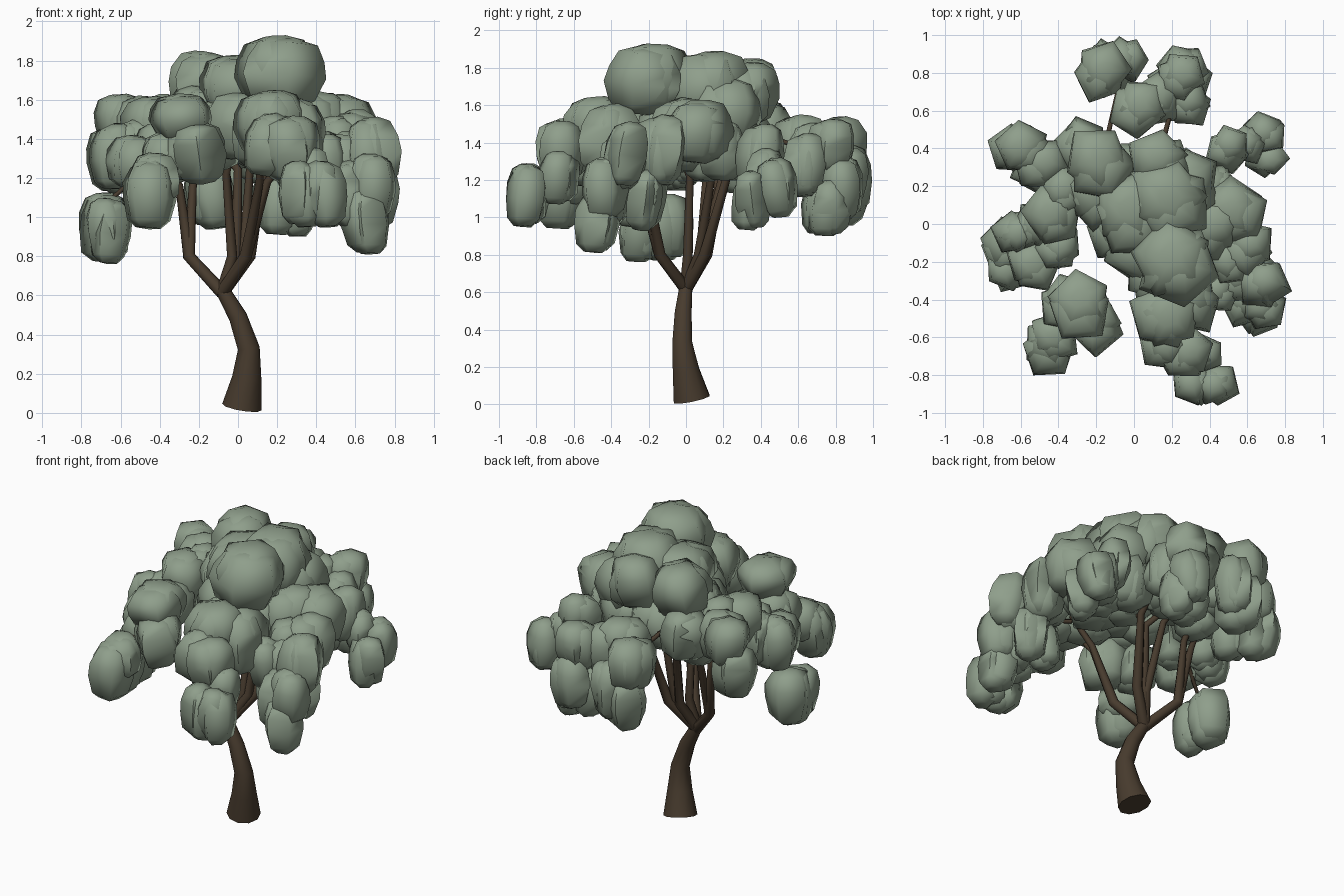
import bpy, bmesh, math, random
from mathutils import Vector

random.seed(5)


def material(name, rgb):
    m = bpy.data.materials.new(name)
    m.diffuse_color = (*rgb, 1)
    return m


BARK = material("dark bark", (0.064, 0.044, 0.027))
LEAF = material("sage leaf", (0.275, 0.345, 0.260))


def finish(bm, name, mat):
    bmesh.ops.recalc_face_normals(bm, faces=bm.faces)
    for f in bm.faces:
        f.smooth = True
    me = bpy.data.meshes.new(name)
    bm.to_mesh(me)
    bm.free()
    me.materials.append(mat)
    ob = bpy.data.objects.new(name, me)
    bpy.context.collection.objects.link(ob)
    bpy.context.view_layer.objects.active = ob
    ob.select_set(True)
    bpy.ops.object.shade_smooth_by_angle(angle=math.radians(75))
    ob.select_set(False)


def skin(bm, rings):
    """Join successive rings of vertices and cap both ends."""
    n = len(rings[0])
    for a, b in zip(rings, rings[1:]):
        for i in range(n):
            j = (i + 1) % n
            bm.faces.new((a[i], a[j], b[j], b[i]))
    bm.faces.new(rings[0][::-1])
    bm.faces.new(rings[-1])


def limb(name, path, sides):
    """Tapered tube through points (x, y, z, radius)."""
    bm = bmesh.new()
    pts = [Vector(p[:3]) for p in path]
    rings = []
    for k, p in enumerate(pts):
        t = (pts[min(k + 1, len(pts) - 1)] - pts[max(k - 1, 0)]).normalized()
        u = Vector((0, 1, 0)).cross(t).normalized()
        v = t.cross(u)
        rings.append([bm.verts.new(p + path[k][3] * (u * math.cos(a) + v * math.sin(a)))
                      for a in (2 * math.pi * i / sides for i in range(sides))])
    skin(bm, rings)
    finish(bm, name, BARK)


# Foliage profile: (radius, height) from bottom to top
PROFILE = [(0.45, -1.0), (0.82, -0.76), (1.0, -0.1), (0.98, 0.38), (0.74, 0.84), (0.3, 1.0)]


def lump(bm, x, y, z, r, h):
    """Irregular five-sided leaf mass, leaning at random."""
    n = 5
    turn = random.uniform(0, math.pi)
    lx, ly = random.uniform(-.15, .15), random.uniform(-.15, .15)
    wob = [random.uniform(0.98, 1.2) for _ in range(n)]
    rings = []
    for pr, pz in PROFILE:
        ring = []
        for i in range(n):
            a = turn + 2 * math.pi * i / n
            rr = r * pr * wob[i] * random.uniform(0.95, 1.05)
            dx, dy = rr * math.cos(a), rr * math.sin(a)
            ring.append(bm.verts.new((x + dx + lx * pz * h, y + dy + ly * pz * h,
                                      z + pz * h * random.uniform(.95, 1.0) - 0.7 * (lx * dx + ly * dy))))
        rings.append(ring)
    skin(bm, rings)


def foliage(name, clumps):
    """Each clump is a pair of overlapping lumps."""
    bm = bmesh.new()
    for x, y, z, r, h in clumps:
        a = random.uniform(0, math.pi)
        for s in (-1, 1):
            lump(bm, x + s * .16 * r * math.cos(a), y + s * .16 * r * math.sin(a),
                 z + s * .04 * h, r * .97, h * .96)
    finish(bm, name, LEAF)


# Trunk
limb("trunk", [(0.02, 0.03, 0.03, 0.102), (0.045, 0.0, 0.18, 0.075), (0.055, -0.02, 0.33, 0.056),
               (0.0, -0.015, 0.49, 0.047), (-0.08, 0.0, 0.63, 0.036)], 10)

# Main branches rising from the fork
FORK = (-0.08, 0, 0.615, 0.034)
BRANCHES = [
    [(-0.25, 0.11, 0.80, .031), (-0.30, 0.17, 1.16, .02), (-0.42, 0.10, 1.38, .014)],
    [(-0.25, 0.11, 0.80, .031), (-0.23, 0.19, 1.18, .02), (-0.24, 0.35, 1.42, .014)],
    [(0.04, -0.14, 0.80, .031), (0.15, -0.21, 1.18, .02), (0.28, -0.25, 1.36, .015)],
    [(0.04, -0.14, 0.80, .031), (0.11, -0.25, 1.18, .02), (0.12, -0.45, 1.42, .014)],
    [(-0.03, 0.01, 0.80, .026), (-0.06, 0.02, 1.22, .02), (0.0, -0.1, 1.5, .014)],
    [(-0.01, 0.08, 0.79, .028), (0.0, 0.11, 1.24, .022), (-0.14, 0.48, 1.44, .016)],
    [(-0.02, 0.09, 0.80, .026), (-0.06, 0.20, 1.24, .02), (-0.2, 0.3, 1.5, .014)],
    [(0.06, 0.10, 0.80, .030), (0.13, 0.22, 1.22, .022), (0.15, 0.45, 1.43, .015)],
    [(0.03, 0.07, 0.80, .028), (0.06, 0.14, 1.24, .02), (0.2, 0.1, 1.5, .014)],
]
for i, b in enumerate(BRANCHES):
    limb(f"branch_{i + 1}", [FORK] + b, 8)

# Thin twigs reaching the outer clumps
TWIGS = [((-0.14, 0.46, 1.44), (-0.08, 0.74, 1.34)), ((0.15, 0.43, 1.43), (0.22, 0.68, 1.36)),
         ((-0.42, -0.05, 1.30), (-0.66, -0.17, 1.08)), ((0.28, -0.25, 1.32), (0.52, -0.34, 1.28)),
         ((0.20, -0.55, 1.36), (0.34, -0.82, 1.18)), ((0.48, 0.33, 1.34), (0.70, 0.40, 1.16)),
         ((-0.35, 0.2, 1.4), (-0.60, 0.38, 1.36)), ((-0.3, -0.45, 1.4), (-0.46, -0.65, 1.2))]
for i, (a, b) in enumerate(TWIGS):
    limb(f"twig_{i + 1}", [(*a, .015), (*b, .01)], 6)

# Leaf clumps as x, y, z, radius, half height
foliage("crown_leaves", [
    (0.23, -0.21, 1.74, .20, .19), (0.0, 0.06, 1.66, .20, .17), (-0.18, 0.32, 1.68, .17, .17),
    (0.18, 0.12, 1.70, .21, .19), (0.14, 0.33, 1.66, .15, .17), (0.28, 0.2, 1.56, .17, .18)])
foliage("upper_leaves", [
    (0.02, -0.1, 1.47, .18, .18), (0.53, 0.07, 1.46, .17, .17), (0.40, -0.02, 1.44, .16, .2),
    (0.17, -0.48, 1.48, .17, .17), (0.30, -0.40, 1.42, .15, .19), (-0.28, -0.43, 1.51, .16, .12),
    (-0.10, -0.03, 1.42, .14, .18), (-0.28, 0.42, 1.45, .13, .16), (0.25, 0.25, 1.38, .14, .17),
    (0.0, 0.28, 1.42, .16, .17), (-0.2, 0.15, 1.5, .16, .17), (0.2, -0.1, 1.42, .17, .17),
    (0.34, 0.12, 1.36, .13, .17), (0.12, -0.28, 1.42, .15, .17), (0.1, 0.08, 1.42, .15, .17),
    (-0.28, 0.26, 1.36, .13, .16), (0.42, 0.2, 1.36, .12, .16)])
foliage("front_leaves", [
    (-0.21, -0.52, 1.33, .14, .16), (-0.36, -0.42, 1.30, .13, .14), (-0.45, -0.66, 1.12, .13, .18),
    (-0.42, -0.60, 1.20, .12, .13), (0.16, -0.64, 1.37, .12, .16), (0.27, -0.68, 1.35, .13, .17),
    (0.36, -0.68, 1.22, .10, .15), (0.32, -0.85, 1.12, .11, .17), (0.43, -0.85, 1.12, .11, .17)])
foliage("right_leaves", [
    (0.55, -0.28, 1.26, .12, .18), (0.60, -0.13, 1.36, .13, .19), (0.68, -0.32, 1.33, .12, .18),
    (0.45, -0.35, 1.28, .10, .16), (0.66, -0.47, 0.98, .11, .17), (0.68, -0.44, 1.16, .11, .17),
    (0.58, -0.42, 1.12, .11, .17), (0.69, 0.49, 1.16, .10, .16), (0.70, 0.35, 1.09, .10, .16),
    (0.50, 0.40, 1.34, .11, .16), (0.60, 0.42, 1.24, .09, .13), (0.50, -0.2, 1.36, .11, .16),
    (0.62, -0.22, 1.10, .10, .17), (0.46, -0.28, 1.10, .09, .15)])
foliage("left_leaves", [
    (-0.58, 0.40, 1.48, .13, .15), (-0.50, 0.32, 1.46, .13, .16), (-0.63, 0.39, 1.29, .12, .17),
    (-0.52, 0.28, 1.28, .11, .15), (-0.43, 0.05, 1.46, .14, .16), (-0.38, 0.17, 1.48, .12, .15),
    (-0.53, 0.0, 1.34, .11, .16), (-0.62, -0.04, 1.31, .11, .17), (-0.40, -0.13, 1.35, .11, .14),
    (-0.53, -0.22, 1.28, .13, .14), (-0.68, -0.12, 0.95, .13, .18), (-0.66, -0.24, 0.93, .11, .17)])
foliage("back_leaves", [
    (0.03, 0.61, 1.40, .14, .15), (0.13, 0.66, 1.34, .13, .17), (0.29, 0.64, 1.28, .11, .17),
    (0.24, 0.78, 1.38, .12, .15), (0.26, 0.84, 1.16, .11, .17), (0.20, 0.74, 1.08, .11, .17),
    (0.31, 0.76, 1.05, .10, .15), (-0.17, 0.81, 1.38, .14, .16), (-0.05, 0.87, 1.20, .11, .19),
    (-0.14, 0.82, 1.12, .13, .18)])
